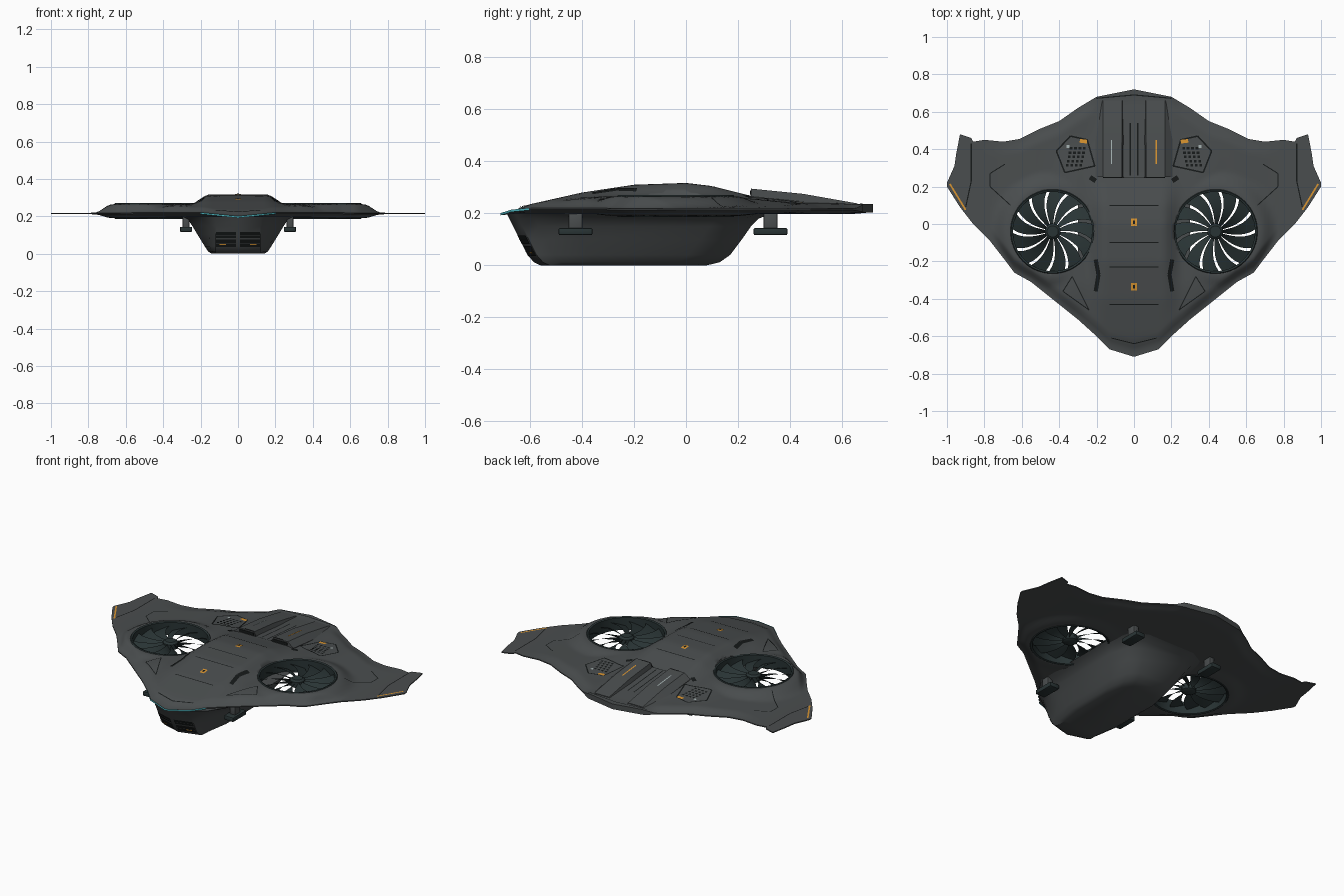
import bpy, bmesh, math
from mathutils import Matrix

if "Cube" in bpy.data.objects:
    bpy.data.objects.remove(bpy.data.objects["Cube"])


def material(name, r, g, b):
    m = bpy.data.materials.new(name)
    m.use_nodes = True
    m.diffuse_color = (r, g, b, 1)
    m.node_tree.nodes["Principled BSDF"].inputs["Base Color"].default_value = (r, g, b, 1)
    return m


GREY = material("hull grey", .068, .075, .077)
DARK = material("fan dark green", .022, .034, .035)
BLACK = material("panel black", .008, .01, .01)
ORANGE = material("marker orange", .7, .3, .03)
CYAN = material("light cyan", .08, .5, .56)
PALE = material("pale grey", .38, .45, .45)


def finish(name, bm, mat, angle=35, recalc=True):
    if recalc:
        bmesh.ops.recalc_face_normals(bm, faces=bm.faces)
    me = bpy.data.meshes.new(name)
    bm.to_mesh(me)
    bm.free()
    me.materials.append(mat)
    me.shade_smooth()
    me.set_sharp_from_angle(angle=math.radians(angle))
    ob = bpy.data.objects.new(name, me)
    bpy.context.scene.collection.objects.link(ob)
    return ob


def loft(name, rings, mat, closed=False, angle=35):
    """Skin a list of point rings, capping the ends unless closed."""
    bm = bmesh.new()
    loops = [[bm.verts.new(p) for p in ring] for ring in rings]
    n = len(loops[0])
    pairs = list(zip(loops, loops[1:])) + ([(loops[-1], loops[0])] if closed else [])
    for a, b in pairs:
        for i in range(n):
            j = (i + 1) % n
            bm.faces.new((a[i], a[j], b[j], b[i]))
    if not closed:
        bm.faces.new(loops[0])
        bm.faces.new(loops[-1])
    return finish(name, bm, mat, angle)


def interp(table, v):
    for (a, p), (b, q) in zip(table, table[1:]):
        if v <= b:
            return p + (q - p) * max(0, (v - a) / (b - a))
    return table[-1][1]


def ease(a, b, v):
    t = min(1, max(0, (v - a) / (b - a)))
    return t * t * (3 - 2 * t)


# Planform edges and spine height
LEAD = [(0, -.71), (.13, -.67), (.2, -.6), (.3, -.51), (.45, -.39), (.55, -.31), (.64, -.26),
        (.7, -.18), (.77, -.09), (.86, 0), (.93, .09), (1, .2)]
TRAIL = [(0, .72), (.2, .68), (.3, .62), (.4, .55), (.5, .51), (.61, .455), (.7, .44), (.8, .45),
         (.86, .44), (.87, .46), (.93, .48), (.95, .38), (.96, .31), (1, .22)]
SPINE = [(-.71, .2), (-.6, .235), (-.4, .28), (-.2, .31), (0, .317), (.1, .305), (.25, .267),
         (.45, .25), (.72, .228)]
COWL = [(.25, .295), (.45, .275), (.66, .238)]
FAN_X, FAN_Y, FAN_R = .435, -.04, .22


def edge_height(x, y):
    if y < -.3:
        return .2 + .02 * min(1, x / .2)
    return .218 + .018 * (1 - ease(.18, .26, x)) * ease(.3, .5, y)


def pad(x, y):
    return 1 - ease(.235, .33, math.hypot(x - FAN_X, y - FAN_Y))


def edge_blend(x, y, z, rim):
    d = min(y - interp(LEAD, x), interp(TRAIL, x) - y)
    return rim + (z - rim) * ease(0, .08, d)


def top(x, y):
    x = abs(x)
    base = .218 + .02 * (1 - ease(.4, .85, x))
    shoulder = (1 - ease(.3, .5, x)) * (1 - ease(.1, .5, y)) * ease(-.6, -.3, y)
    wing = base + (.265 - base) * max(pad(x, y), shoulder)
    z = wing + (1 - ease(.15, .26, x)) * (interp(SPINE, y) - wing)
    return edge_blend(x, y, z, edge_height(x, y))


def under(x, y):
    x = abs(x)
    base = .212 - .014 * (1 - ease(.4, .85, x))
    tail = (1 - ease(.18, .26, x)) * ease(.3, .5, y)
    return edge_blend(x, y, base + (.19 - base) * pad(x, y), edge_height(x, y) - .006 - .026 * tail)


# Blended wing body with two fan openings
stations = {round(i * .02, 3) for i in range(51)} | {p[0] for p in LEAD + TRAIL}
stations = sorted(stations | {-s for s in stations})
rings = []
for x in stations:
    a, b = interp(LEAD, abs(x)), interp(TRAIL, abs(x))
    ys = [a + (b - a) * i / 56 for i in range(57)]
    rings.append([(x, y, top(x, y)) for y in ys] + [(x, y, under(x, y)) for y in reversed(ys)])
wing = loft("wing_body", rings, GREY, angle=40)


def circle(r, z, n=64):
    return [(r * math.cos(math.tau * i / n), r * math.sin(math.tau * i / n), z) for i in range(n)]


for side in (-1, 1):
    cutter = loft("fan_cutter", [circle(FAN_R, 0), circle(FAN_R, .5)], GREY)
    cutter.location = (side * FAN_X, FAN_Y, 0)
    cutter.hide_render = True
    mod = wing.modifiers.new("fan_hole", "BOOLEAN")
    mod.operation, mod.solver, mod.object = "DIFFERENCE", "EXACT", cutter
    bpy.context.view_layer.objects.active = wing
    bpy.ops.object.modifier_apply(modifier=mod.name)
    bpy.data.objects.remove(cutter)

# Lower hull: height, front, rear, half width
LEVELS = [(0, -.56, .08, .14), (.012, -.585, .13, .16), (.04, -.61, .17, .178), (.1, -.64, .215, .215),
          (.15, -.665, .25, .245), (.18, -.68, .28, .265), (.2, -.69, .33, .3)]
rings = []
for z, f, r, w in LEVELS:
    half = [(.12, f + .035), (w * .7 if w > .2 else w * .86, f + .1), (w, f + .24), (w, r - .16),
            (w * .85, r - .05), (w * .55, r)]
    rings.append([(0, f, z)] + [(x, y, z) for x, y in half] + [(-x, y, z) for x, y in reversed(half)])
loft("lower_hull", rings, GREY, angle=32)


def box(name, center, size, mat, bevel=.006):
    bm = bmesh.new()
    bmesh.ops.create_cube(bm, size=1, matrix=Matrix.Translation(center) @ Matrix.Diagonal((*size, 1)))
    bmesh.ops.bevel(bm, geom=bm.edges[:], offset=bevel, segments=2, affect="EDGES", profile=.5)
    return finish(name, bm, mat)


# Front grilles and their markers, laid on the sloping hull front
FRONT = [(l[0], l[1]) for l in LEVELS]


def front_plate(name, x0, x1, z0, z1, mat, lift):
    bm = bmesh.new()
    corners = ((x0, z0), (x1, z0), (x1, z1), (x0, z1))
    bm.faces.new([bm.verts.new((x, interp(FRONT, z) + abs(x) * .035 / .12 - lift, z)) for x, z in corners])
    finish(name, bm, mat, recalc=False)


for s in (-1, 1):
    for z0, z1, mat in ((.035, .075, BLACK), (.083, .115, BLACK), (.053, .055, GREY), (.098, .1, GREY)):
        x0, x1 = sorted((s * .012, s * .118))
        front_plate("front_grille", x0, x1, z0, z1, mat, .004 if mat == BLACK else .006)
    x0, x1 = sorted((s * .065, s * .1))
    front_plate("grille_marker", x0, x1, .046, .052, ORANGE, .007)

# Glowing strip on the nose edge
bm = bmesh.new()
low, high = [], []
for i in range(-20, 21):
    x = i * .01
    z, y = edge_height(abs(x), -.6), interp(LEAD, abs(x)) - .003
    low.append(bm.verts.new((x, y, z - .008)))
    high.append(bm.verts.new((x, y, z + .001)))
for i in range(40):
    bm.faces.new((low[i], low[i + 1], high[i + 1], high[i]))
finish("nose_light", bm, CYAN, recalc=False)

# Ducted fans, rear cowls and hanging pods, both sides
BLADES = 13
for s, label in ((-1, "right"), (1, "left")):
    profile = [(.228, .262), (.222, .27), (.212, .266), (.212, .19), (.222, .186), (.228, .195)]
    duct = loft(label + "_fan_duct", [circle(r, z) for r, z in profile], DARK, closed=True)
    hub = loft(label + "_fan_hub", [circle(r, z, 32) for r, z in
                                    ((.03, .205), (.042, .212), (.042, .245), (.03, .255))], DARK)
    bm = bmesh.new()
    step = math.tau / BLADES
    for k in range(BLADES):
        prev = None
        for i in range(7):
            r = .035 + .179 * i / 6
            mid = k * step + .25 * (i / 6) ** 2
            row = [bm.verts.new((s * r * math.cos(mid + e * step * .41), r * math.sin(mid + e * step * .41),
                                 .23 + e * .014)) for e in (-1, 0, 1)]
            if prev:
                for j in (0, 1):
                    bm.faces.new((prev[j], row[j], row[j + 1], prev[j + 1]))
            prev = row
    blades = finish(label + "_fan_blades", bm, DARK, angle=60)
    for ob in (duct, hub, blades):
        ob.location = (s * FAN_X, FAN_Y, 0)

    rings = [[(s * .045, y, .215), (s * .065, y, z), (s * .165, y, z), (s * .205, y, z - .03),
              (s * .205, y, .215)] for y, z in COWL]
    loft(label + "_rear_cowl", rings, GREY)
    box(label + "_cowl_intake", (s * .115, .249, .28), (.1, .006, .016), BLACK, .001)

    for y, spot in ((-.425, "front"), (.325, "rear")):
        box(f"{label}_{spot}_pod", (s * .278, y, .13), (.065, .13, .028), DARK)
        box(f"{label}_{spot}_strut", (s * .278, y, .17), (.035, .055, .07), GREY)


def surface(x, y):
    on_cowl = .06 < abs(x) < .17 and .25 < y < .66
    return max(top(x, y), interp(COWL, y)) if on_cowl else top(x, y)


def strip(name, points, width, mat, lift=.003):
    """Thin ribbon draped over the upper surface."""
    bm = bmesh.new()
    for (ax, ay), (bx, by) in zip(points, points[1:]):
        length = math.hypot(bx - ax, by - ay)
        nx, ny = -(by - ay) / length * width / 2, (bx - ax) / length * width / 2
        n, prev = max(1, int(length / .015)), None
        for i in range(n + 1):
            x, y = ax + (bx - ax) * i / n, ay + (by - ay) * i / n
            pair = [bm.verts.new((x + k * nx, y + k * ny, surface(x + k * nx, y + k * ny) + lift))
                    for k in (-1, 1)]
            if prev:
                bm.faces.new((prev[0], pair[0], pair[1], prev[1]))
            prev = pair
    finish(name, bm, mat, recalc=False)


# Panel lines and markers across the spine
for y in (-.43, -.23, -.1, .1, .25):
    strip("spine_panel_line", [(-.13, y), (.13, y)], .005, BLACK)
for y in (-.335, .01):
    strip("spine_marker", [(0, y - .02), (0, y + .02)], .03, ORANGE)
    strip("spine_marker_center", [(0, y - .009), (0, y + .009)], .012, BLACK, .005)
strip("orange_cowl_stripe", [(.12, .32), (.12, .45)], .008, ORANGE)
strip("pale_cowl_stripe", [(-.12, .32), (-.12, .45)], .007, PALE)
strip("nose_seam", [(-.12, -.61), (0, -.64), (.12, -.61)], .005, BLACK)
strip("tail_seam", [(-.2, .672), (0, .69), (.2, .672)], .006, BLACK)

# Mirrored surface details
VENT = [(.21, .31), (.25, .45), (.34, .47), (.415, .39), (.37, .275), (.21, .31)]
DETAILS = [
    ("vent_outline", VENT, .008, BLACK),
    ("vent_marker", [(.25, .44), (.29, .445)], .02, ORANGE),
    ("vent_light", [(.345, .415), (.36, .415)], .015, PALE),
    ("side_intake", [(.205, -.36), (.19, -.27), (.205, -.19)], .022, BLACK),
    ("front_wing_panel", [(.24, -.46), (.33, -.28), (.38, -.36), (.24, -.46)], .005, BLACK),
    ("outer_wing_panel", [(.66, .1), (.77, .2), (.77, .27), (.69, .32)], .005, BLACK),
    ("tip_seam", [(.87, .43), (.87, .23), (.9, .09)], .006, BLACK),
    ("tip_marker", [(.9, .075), (.985, .215)], .009, ORANGE),
    ("spine_groove", [(.02, .26), (.02, .54)], .006, BLACK),
    ("cowl_side_vent", [(.205, .23), (.235, .25)], .025, BLACK),
]
for s in (-1, 1):
    for name, points, width, mat in DETAILS:
        strip(name, [(s * x, y) for x, y in points], width, mat)
    for row in range(5):
        for col in range(4):
            x, y = s * (.265 + col * .024 + row * .005), .405 - row * .023
            strip("vent_hole", [(x - .007, y), (x + .007, y)], .013, BLACK)
